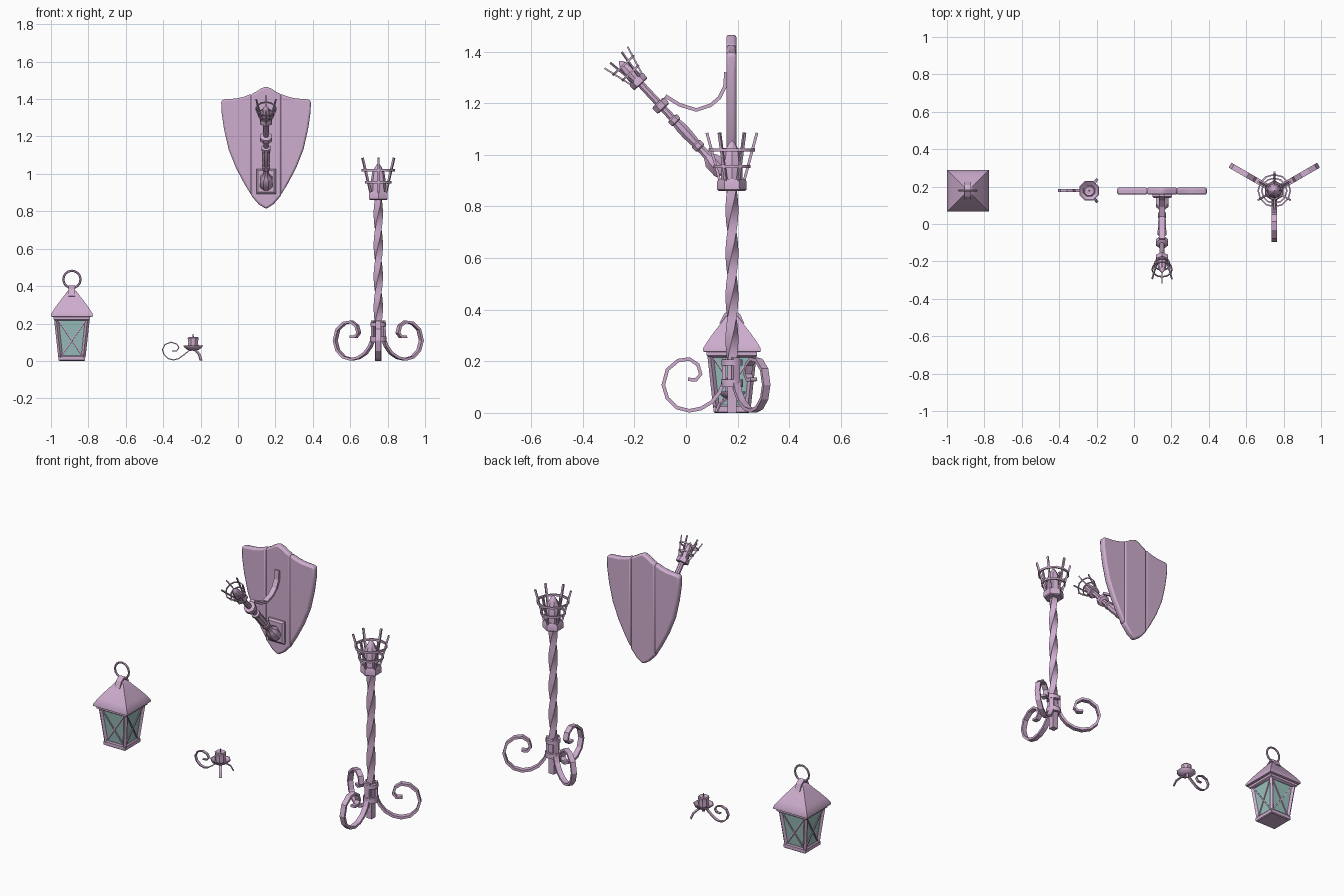
import bpy, bmesh
from math import sin, cos, pi, radians, atan2, sqrt
from mathutils import Matrix, Vector

if "Cube" in bpy.data.objects:
    bpy.data.objects.remove(bpy.data.objects["Cube"])


def material(name, color):
    m = bpy.data.materials.new(name)
    m.diffuse_color = color
    m.use_nodes = True
    m.node_tree.nodes["Principled BSDF"].inputs["Base Color"].default_value = m.diffuse_color
    return m


METAL = material("mauve_metal", (0.62, 0.42, 0.62, 1))
GLASS = material("teal_glass", (0.33, 0.55, 0.52, 1))
I = Matrix.Identity(4)
smooth = []


def at(x, y, z=0.0):
    return Matrix.Translation((x, y, z))


def make(name, verts, faces, mat=METAL, m=I, soft=False):
    me = bpy.data.meshes.new(name)
    me.from_pydata([m @ Vector(v) for v in verts], [], faces)
    bm = bmesh.new()
    bm.from_mesh(me)
    bmesh.ops.recalc_face_normals(bm, faces=bm.faces)
    bm.to_mesh(me)
    bm.free()
    me.materials.append(mat)
    ob = bpy.data.objects.new(name, me)
    bpy.context.collection.objects.link(ob)
    if soft:
        smooth.append(ob)
    return ob


def lathe(name, profile, n, m=I, start=0.0, closed=False, twist=None, mat=METAL, soft=True):
    """Rings of n points from (radius, z); closed joins last ring to first, else ends are capped."""
    verts, faces = [], []
    for k, (r, z) in enumerate(profile):
        a0 = start + (twist[k] if twist else 0)
        verts += [(max(r, 1e-4) * cos(a0 + 2 * pi * i / n), max(r, 1e-4) * sin(a0 + 2 * pi * i / n), z)
                  for i in range(n)]
    count = len(profile)
    for k in range(count if closed else count - 1):
        a, b = k * n, ((k + 1) % count) * n
        faces += [(a + i, a + (i + 1) % n, b + (i + 1) % n, b + i) for i in range(n)]
    if not closed:
        faces += [tuple(range(n))[::-1], tuple(range((count - 1) * n, count * n))]
    return make(name, verts, faces, mat, m, soft)


def square(name, profile, m, **kw):
    return lathe(name, [(r * sqrt(2), z) for r, z in profile], 4, m, pi / 4, **kw)


def hoop(name, r, z, w, h, n, m):
    """Flat metal band around the z axis."""
    return lathe(name, [(r - w, z - h), (r, z - h), (r, z + h), (r - w, z + h)], n, m, closed=True)


def strip(name, pts, width, thick, m):
    """Flat bar swept along (r, z) points in the local xz plane."""
    pts = [Vector(p) for p in pts]
    verts, faces = [], []
    for i, p in enumerate(pts):
        t = (pts[min(i + 1, len(pts) - 1)] - pts[max(i - 1, 0)]).normalized()
        d = Vector((-t.y, t.x)) * thick / 2
        for s, y in ((1, 1), (1, -1), (-1, -1), (-1, 1)):
            q = p + d * s
            verts.append((q.x, y * width / 2, q.y))
    for k in range(len(pts) - 1):
        a = 4 * k
        faces += [(a + i, a + (i + 1) % 4, a + 4 + (i + 1) % 4, a + 4 + i) for i in range(4)]
    faces += [(3, 2, 1, 0), tuple(range(len(verts) - 4, len(verts)))]
    return make(name, verts, faces, METAL, m)


def bar(name, p, q, r, n, m):
    p, q = Vector(p), Vector(q)
    rot = (q - p).to_track_quat('Z', 'Y').to_matrix().to_4x4()
    return lathe(name, [(r, 0), (r, (q - p).length)], n, m @ Matrix.Translation(p) @ rot, pi / 4)


def torch_head(prefix, m):
    lathe(prefix + "_cup", [(.05, 0), (.057, .005), (.057, .037), (.051, .047), (0, .047)], 6, m, pi / 6)
    lathe(prefix + "_core", [(.042, .045), (.04, .1), (.032, .15), (.012, .185), (0, .197)], 8, m)
    hoop(prefix + "_lower_hoop", .071, .095, .008, .006, 12, m)
    hoop(prefix + "_upper_hoop", .09, .159, .008, .006, 12, m)
    for k in range(6):
        a = pi / 6 + k * pi / 3
        bar(prefix + "_rod", (.046 * cos(a), .046 * sin(a), .035),
            (.097 * cos(a), .097 * sin(a), .225), .0075, 4, m)


# Lantern: base, glass, top frame, roof
L = at(-.888, .178)
square("lantern_base", [(.066, 0), (.071, .004), (.071, .024), (.066, .03)], L)
square("lantern_glass", [(.06, .025), (.083, .23)], L, mat=GLASS)
square("lantern_top_frame", [(.088, .215), (.098, .222), (.098, .242)], L)
square("lantern_roof", [(.105, .236), (.112, .238), (.111, .252), (.092, .282), (.068, .315),
                        (.043, .347), (.025, .372), (.015, .378)], L)
for k in range(4):
    F = L @ Matrix.Rotation(k * pi / 2, 4, 'Z')
    bar("lantern_post", (.061, .061, .02), (.084, .084, .23), .012, 4, F)
    for s in (-1, 1):
        bar("lantern_cross_bar", (s * .055, -.063, .03), (-s * .077, -.084, .222), .0045, 4, F)
strip("lantern_hanger", [(-.043, .345), (-.026, .38), (0, .398), (.026, .38), (.043, .345)],
      .034, .012, L @ Matrix.Rotation(pi / 2, 4, 'Z'))
lathe("lantern_ring", [(.046 + .006 * cos(a * pi / 3), .006 * sin(a * pi / 3)) for a in range(6)], 16,
      L @ at(0, 0, .436) @ Matrix.Rotation(pi / 2, 4, 'X'), closed=True)

# Candle holder: dish, candle, wick, scroll handle and feet
C = at(-.24, .178)
lathe("candle_dish", [(.02, .056), (.035, .06), (.053, .074), (.057, .082), (.052, .082), (.034, .068), (0, .068)], 8, C, pi / 8)
lathe("candle", [(.027, .066), (.03, .085), (.028, .1), (.032, .122), (.027, .127), (.018, .121), (0, .121)], 8, C, pi / 8)
lathe("candle_wick", [(.004, .118), (.003, .143)], 5, C)
strip("candle_handle", [(0, .058), (.02, .056), (.05, .032), (.078, .012), (.105, .005), (.133, .012), (.155, .033),
                        (.164, .06), (.15, .088), (.118, .1), (.088, .09), (.076, .071), (.088, .054), (.112, .054)],
      .016, .006, C @ Matrix.Rotation(pi, 4, 'Z'))
for a in (-55, 55):
    strip("candle_foot", [(0, .06), (.03, .053), (.058, .034), (.074, .003)], .015, .006,
          C @ Matrix.Rotation(radians(a), 4, 'Z'))


# Shield: centre plank and two mirrored side planks
def plank(name, outline):
    n = len(outline)
    verts = [(x, y, z) for y in (.157, .195) for x, z in outline]
    faces = [tuple(range(n)), tuple(range(n, 2 * n))[::-1]]
    faces += [(i, (i + 1) % n, n + (i + 1) % n, n + i) for i in range(n)]
    ob = make(name, verts, faces, soft=True)
    b = ob.modifiers.new("bevel", 'BEVEL')
    b.width, b.segments, b.limit_method = .01, 2, 'ANGLE'
    b.angle_limit = radians(40)


right = [(.078, .885), (.115, .945), (.16, 1.03), (.2, 1.13), (.225, 1.24), (.238, 1.33), (.24, 1.39),
         (.225, 1.398), (.16, 1.403), (.12, 1.412), (.078, 1.428)]
for s, side in ((1, "right"), (-1, "left")):
    plank("shield_" + side + "_plank", [(.15 + s * x, z) for x, z in right])
half = [(.081, .885), (.081, 1.425), (.055, 1.438), (.03, 1.455)]
plank("shield_centre_plank", [(.15, .812), (.19, .838)] + [(.15 + x, z) for x, z in half] + [(.15, 1.467)]
      + [(.15 - x, z) for x, z in reversed(half)] + [(.11, .838)])

# Wall torch: mounting plate, turned handle, brace, head
make("wall_plate", [(x, y, z) for y, e in ((.165, 0), (.146, 0), (.138, .01))
                    for x, z in ((.098 + e, .893 + e), (.203 - e, .893 + e), (.203 - e, 1.027 - e), (.098 + e, 1.027 - e))],
     [(0, 1, 2, 3), (8, 9, 10, 11)] + [(a + i, a + (i + 1) % 4, a + 4 + (i + 1) % 4, a + 4 + i)
                                       for a in (0, 4) for i in range(4)])
W = at(.15, .135, .94) @ Matrix.Rotation(atan2(.311, .335), 4, 'X')
lathe("wall_torch_handle", [(.028, -.015), (.036, .0), (.036, .05), (.026, .065), (.017, .08), (.017, .115),
                            (.024, .12), (.024, .14), (.019, .145), (.023, .19), (.023, .225), (.019, .252),
                            (.025, .256), (.025, .274), (.015, .28), (.015, .47)], 8, W, pi / 8)
lathe("wall_torch_collar", [(.025, .325), (.034, .33), (.034, .355), (.025, .36)], 8, W, pi / 8)
torch_head("wall_torch", W @ at(0, 0, .455) @ Matrix.Scale(.63, 4))
strip("wall_torch_brace", [(.155, 1.32), (.151, 1.265), (.13, 1.222), (.095, 1.192), (.04, 1.174),
                           (-.025, 1.194), (-.08, 1.228)], .03, .014, at(.15, 0) @ Matrix.Rotation(pi / 2, 4, 'Z'))

# Standing torch: twisted post, collars, head, scroll legs
T = at(.75, .178)
levels = [0, .2] + [.2 + .67 * i / 20 for i in range(1, 21)]
lathe("stand_post", [(.025, z) for z in levels], 4, T, pi / 4,
      twist=[max(0, z - .2) / .67 * 2 * pi for z in levels])
hoop("stand_lower_collar", .043, .115, .015, .015, 12, T)
hoop("stand_upper_collar", .041, .195, .02, .011, 12, T)
torch_head("stand", T @ at(0, 0, .86))
leg = [(.03, .215), (.031, .12), (.048, .08), (.078, .042), (.12, .017), (.165, .008), (.212, .02), (.25, .056),
       (.266, .108), (.25, .168), (.208, .203), (.165, .209), (.132, .187), (.121, .15), (.139, .128), (.17, .13)]
for a in (30, 150, 270):
    strip("stand_leg", leg, .03, .014, T @ Matrix.Rotation(radians(a), 4, 'Z'))

# Smooth the rounded parts
for ob in smooth:
    ob.select_set(True)
bpy.context.view_layer.objects.active = smooth[0]
bpy.ops.object.shade_smooth_by_angle(angle=radians(35))
